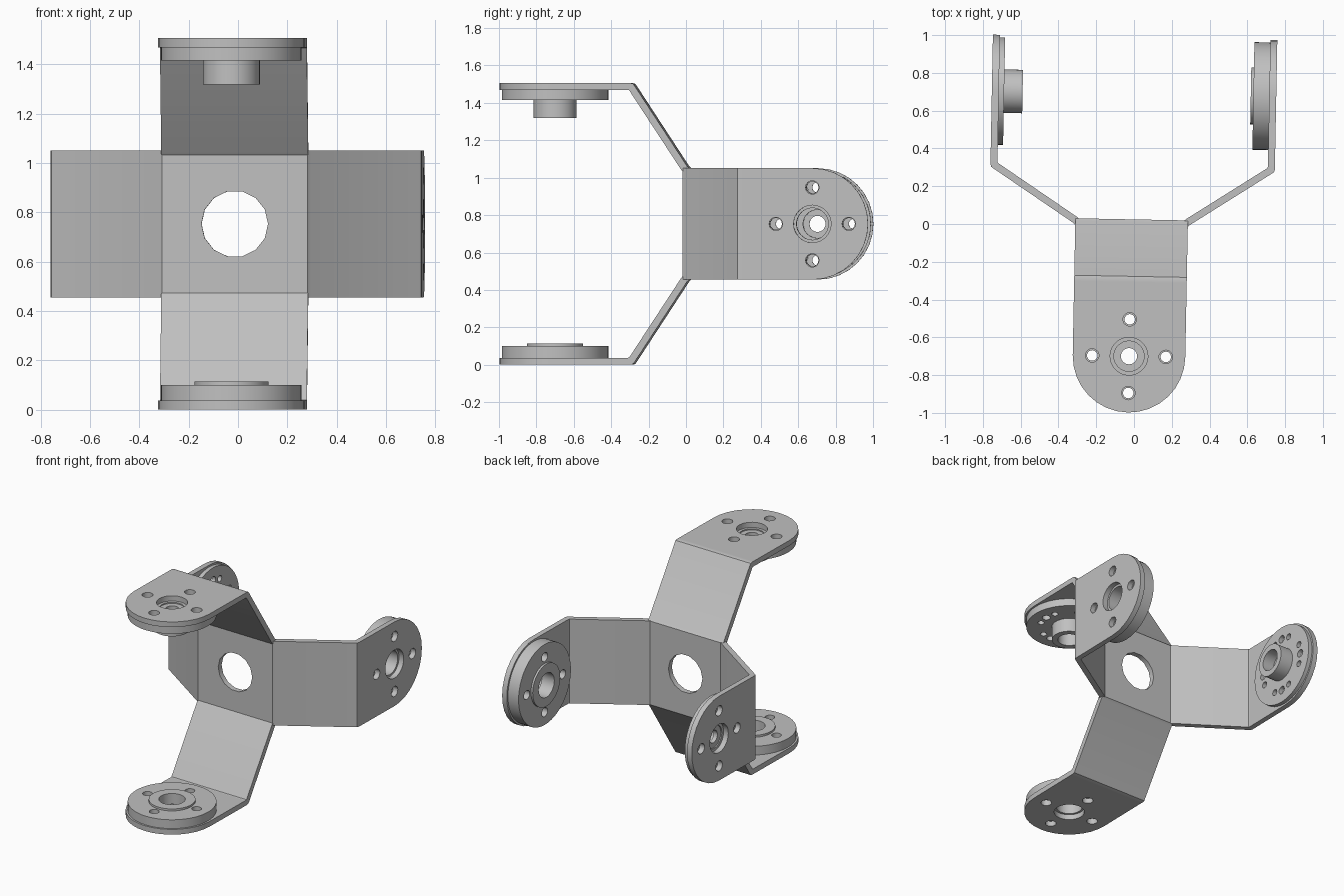
import bpy, bmesh
from math import sin, cos, pi, radians
from mathutils import Matrix, Vector

cube = bpy.data.objects.get("Cube")
if cube:
    bpy.data.objects.remove(cube, do_unlink=True)

HALF = 0.298      # half the width of the sheet strips
THICK = 0.037     # sheet thickness
REACH = 0.753     # centre to outer face of each pad
KNEE = 0.312      # where the pads start
BASE_Y = 0.006    # middle of the base sheet

metal = bpy.data.materials.new("grey metal")
metal.use_nodes = True
grey = (0.53, 0.53, 0.53, 1)
metal.diffuse_color = grey
metal.node_tree.nodes["Principled BSDF"].inputs["Base Color"].default_value = grey

# The whole bracket sits slightly turned about the vertical
WORLD = Matrix.Translation((-0.013, 0, REACH)) @ Matrix.Rotation(radians(-1.1), 4, 'Z')


def circle(r, n=48, x=0, y=0):
    return [(x + r * cos(2 * pi * i / n), y + r * sin(2 * pi * i / n)) for i in range(n)]


def frame(x, y, z, origin):
    m = Matrix((x, y, z)).transposed().to_4x4()
    m.translation = Vector(origin)
    return m


def sheet(name, loops, low, high, place):
    """Outline with holes, filled and extruded from low to high along local z."""
    curve = bpy.data.curves.new(name, 'CURVE')
    curve.dimensions = '2D'
    curve.fill_mode = 'BOTH'
    curve.extrude = (high - low) / 2
    for loop in loops:
        spline = curve.splines.new('POLY')
        spline.points.add(len(loop) - 1)
        for point, (x, y) in zip(spline.points, loop):
            point.co = (x, y, 0, 1)
        spline.use_cyclic_u = True
    temp = bpy.data.objects.new(name + " outline", curve)
    mesh = bpy.data.meshes.new_from_object(temp)
    bpy.data.objects.remove(temp)
    bpy.data.curves.remove(curve)

    bm = bmesh.new()
    bm.from_mesh(mesh)
    bm.transform(WORLD @ place @ Matrix.Translation((0, 0, (low + high) / 2)))
    bmesh.ops.remove_doubles(bm, verts=bm.verts, dist=0.0002)
    bmesh.ops.recalc_face_normals(bm, faces=bm.faces)
    for face in bm.faces:
        face.smooth = True
        face.material_index = 0
    bm.to_mesh(mesh)
    bm.free()
    mesh.set_sharp_from_angle(angle=radians(32))
    mesh.materials.clear()
    mesh.materials.append(metal)
    obj = bpy.data.objects.new(name, mesh)
    bpy.context.collection.objects.link(obj)
    return obj


def bolt_holes(r, angles=(0,)):
    return [circle(r, 14, 0.195 * cos(a), 0.195 * sin(a))
            for q in range(4) for a in (q * pi / 2 + radians(d) for d in angles)]


def horn(name, place, shift):
    """Flange with a long hollow hub and a pierced web inside it."""
    top = 0.09 + shift
    holes = bolt_holes(0.028) + bolt_holes(0.022, (-22, 22))
    sheet(name + "_horn_flange", [circle(0.285), circle(0.08)] + holes, THICK, top, place)
    sheet(name + "_horn_hub", [circle(0.115), circle(0.075)], top, top + 0.098, place)
    sheet(name + "_horn_web", [circle(0.0805), circle(0.043, 24)], 0.045, 0.075, place)


def bearing(name, place, shift):
    """Flange with a low raised boss around an open bore."""
    top = 0.099 + shift
    sheet(name + "_bearing_flange", [circle(0.285), circle(0.085)] + bolt_holes(0.032),
          THICK, top, place)
    sheet(name + "_bearing_boss", [circle(0.15), circle(0.085)], top, top + 0.014, place)


# Base sheet with the large middle hole
B = 0.28
sheet("base_plate", [[(-B, -B), (B, -B), (B, B), (-B, B)], circle(0.135, 14)],
      -THICK / 2, THICK / 2,
      frame((1, 0, 0), (0, 0, 1), (0, -1, 0), (0, BASE_Y, 0)))

# Side profile of the slanted strip, with softened bends
T = THICK / 2
bend = [(-T, B), (-T, 0.296), (-0.006, 0.308), (0.275, 0.738), (0.283, 0.749),
        (0.297, REACH), (KNEE, REACH), (KNEE, REACH - THICK),
        (0.304, 0.714), (0.026, 0.289), (T, B)]

# Four arms: name, pad direction, outward direction, pad centre, fitting, its offset
arms = [("top", (0, -1, 0), (0, 0, 1), 0.706, horn, 0.0),
        ("bottom", (0, -1, 0), (0, 0, -1), 0.706, bearing, 0.0),
        ("right", (0, 1, 0), (-1, 0, 0), 0.684, horn, -0.025),
        ("left", (0, 1, 0), (1, 0, 0), 0.684, bearing, 0.022)]

for name, along, out, centre, fitting, shift in arms:
    along, out = Vector(along), Vector(out)
    across = along.cross(out)
    root = Vector((0, BASE_Y, 0))
    sheet(name + "_slanted_strip", [bend], -HALF, HALF, frame(along, out, across, root))

    # Pad with a round end, a bore and four bolt holes
    place = frame(along, across, -out, root + along * centre + out * REACH)
    arc = [(HALF * cos(a), HALF * sin(a)) for a in (-pi / 2 + pi * i / 16 for i in range(17))]
    tongue = arc + [(KNEE - centre, HALF), (KNEE - centre, -HALF)]
    sheet(name + "_pad", [tongue, circle(0.1, 32)] + bolt_holes(0.036), 0, THICK, place)
    fitting(name, place, shift)
